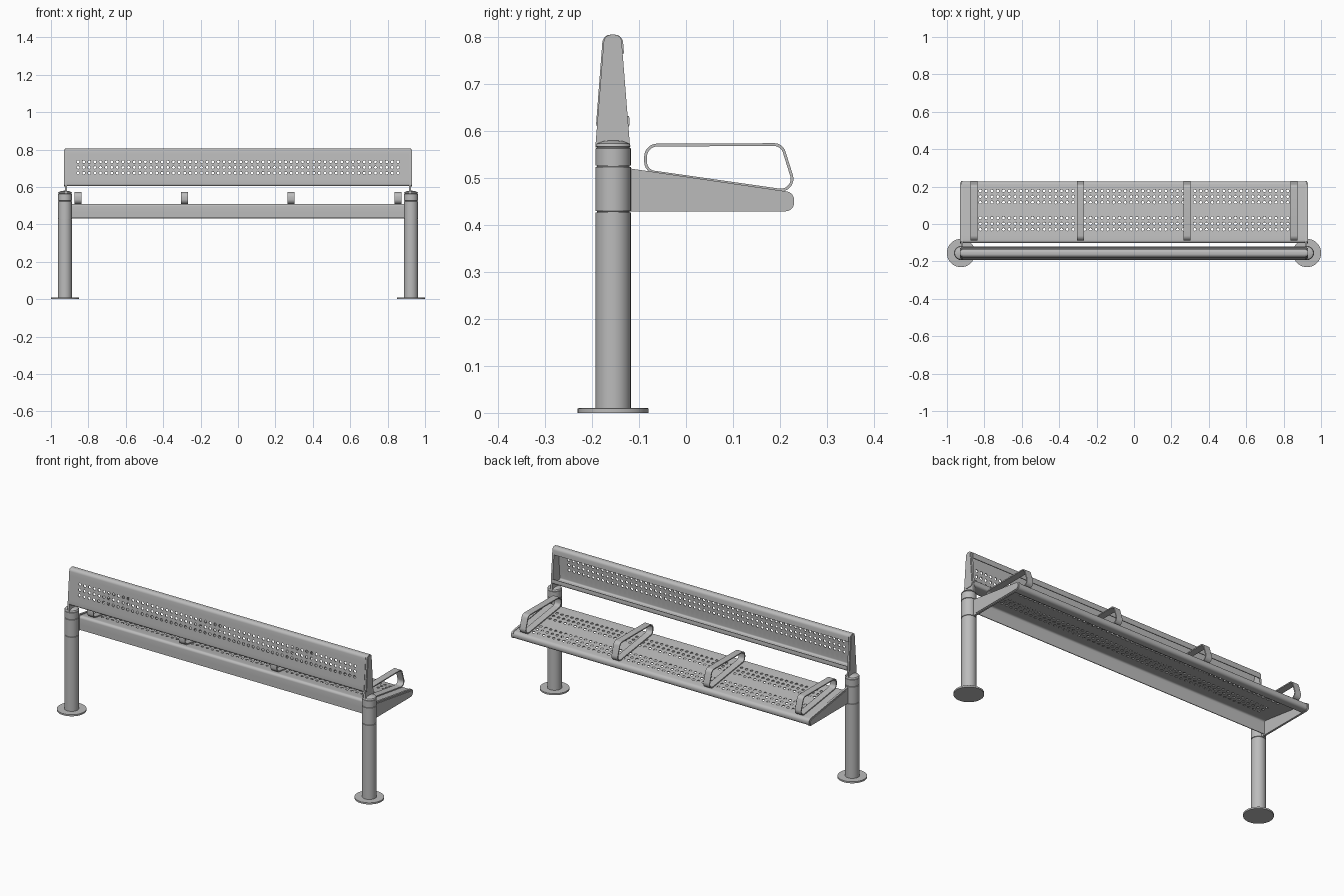
import bpy, bmesh
from math import sin, cos, tan, pi
from mathutils import Vector

cube = bpy.data.objects.get("Cube")
if cube:
    bpy.data.objects.remove(cube, do_unlink=True)

steel = bpy.data.materials.new("grey_steel")
steel.use_nodes = True
steel.diffuse_color = (0.5, 0.5, 0.5, 1)
bsdf = steel.node_tree.nodes["Principled BSDF"]
bsdf.inputs["Base Color"].default_value = (0.5, 0.5, 0.5, 1)
bsdf.inputs["Roughness"].default_value = 0.5

POST_X, POST_Y = 0.925, -0.155
SHEET_X = 0.917


def finish(name, bm, thickness=0, recalc=True):
    """Turn a bmesh into a smooth-shaded object, with optional sheet thickness."""
    bmesh.ops.remove_doubles(bm, verts=bm.verts, dist=0.0001)
    if recalc:
        bmesh.ops.recalc_face_normals(bm, faces=bm.faces)
    mesh = bpy.data.meshes.new(name)
    bm.to_mesh(mesh)
    bm.free()
    mesh.materials.append(steel)
    obj = bpy.data.objects.new(name, mesh)
    bpy.context.collection.objects.link(obj)
    bpy.ops.object.select_all(action='DESELECT')
    obj.select_set(True)
    bpy.context.view_layer.objects.active = obj
    if thickness:
        mod = obj.modifiers.new("thickness", 'SOLIDIFY')
        mod.thickness, mod.offset = thickness, 0
        bpy.ops.object.modifier_apply(modifier=mod.name)
    bpy.ops.object.shade_smooth_by_angle(angle=pi / 6)
    return obj


def round_path(corners, closed=True, steps=6):
    """Round each (y, z, radius) corner and return points in the x = 0 plane."""
    pts, n = [], len(corners)
    pos = [Vector((0, y, z)) for y, z, r in corners]
    for i, p in enumerate(pos):
        r = corners[i][2]
        if r == 0 or (not closed and i in (0, n - 1)):
            pts.append(p)
            continue
        d1 = (pos[i - 1] - p).normalized()
        d2 = (pos[(i + 1) % n] - p).normalized()
        half = d1.angle(d2) / 2
        centre = p + (d1 + d2).normalized() * (r / sin(half))
        v1 = (p + d1 * (r / tan(half)) - centre).normalized()
        v2 = (p + d2 * (r / tan(half)) - centre).normalized()
        pts += [centre + v1.slerp(v2, k / steps) * r for k in range(steps + 1)]
    return pts


def plate(name, pts, x0, x1):
    """Flat outline extruded along x."""
    bm = bmesh.new()
    face = bm.faces.new([bm.verts.new((x0, p.y, p.z)) for p in pts])
    ext = bmesh.ops.extrude_face_region(bm, geom=[face])["geom"]
    bmesh.ops.translate(bm, vec=(x1 - x0, 0, 0),
                        verts=[v for v in ext if isinstance(v, bmesh.types.BMVert)])
    return finish(name, bm)


def lathe(name, profile, x, y, sides=40):
    """Closed turned solid from (radius, z) pairs."""
    bm = bmesh.new()
    rings = [[bm.verts.new((x + r * cos(2 * pi * k / sides),
                            y + r * sin(2 * pi * k / sides), z))
              for k in range(sides)] for r, z in profile]
    for a, b in zip(rings, rings[1:]):
        for k in range(sides):
            j = (k + 1) % sides
            bm.faces.new((a[k], a[j], b[j], b[k]))
    bm.faces.new(rings[0])
    bm.faces.new(rings[-1])
    return finish(name, bm)


def perforated_sheet(name, path, centres, pitch, columns, radius):
    """Sweep a profile along x; punch hole rows across its longest flat."""
    i = max(range(len(path) - 1), key=lambda k: (path[k + 1] - path[k]).length)
    a, b = path[i], path[i + 1]
    along = (b - a).normalized()
    cuts = sorted({round(c + s * pitch / 2, 4) for c in centres for s in (-1, 1)})
    pts = path[:i + 1] + [a + along * c for c in cuts] + path[i + 1:]
    punched = {i + 1 + cuts.index(round(c - pitch / 2, 4)) for c in centres}
    half = columns * pitch / 2
    xs = [-SHEET_X] + [-half + k * pitch for k in range(columns + 1)] + [SHEET_X]
    ring = [(0, 0), (1, 0), (2, 0), (2, 1), (2, 2), (1, 2), (0, 2), (0, 1)]
    bm = bmesh.new()
    for r, (p, q) in enumerate(zip(pts, pts[1:])):
        for c, (x0, x1) in enumerate(zip(xs, xs[1:])):
            ex, ep = Vector(((x1 - x0) / 2, 0, 0)), (q - p) / 2
            origin = Vector((x0, 0, 0)) + p
            outer = [bm.verts.new(origin + ex * u + ep * v) for u, v in ring]
            if r in punched and 0 < c <= columns:
                mid, ux, up = origin + ex + ep, ex.normalized(), ep.normalized()
                inner = []
                for u, v in ring:
                    d = (ux * (u - 1) + up * (v - 1)).normalized()
                    inner.append(bm.verts.new(mid + d * radius))
                for k in range(8):
                    j = (k + 1) % 8
                    bm.faces.new((outer[k], outer[j], inner[j], inner[k]))
            else:
                bm.faces.new(outer)
    return finish(name, bm, 0.004, recalc=False)


# Seat: rear lip, sloping perforated top, rolled nose, open underneath
seat_path = round_path([(-0.1, 0.434, 0), (-0.1, 0.51, 0.012), (0.226, 0.465, 0.016),
                        (0.226, 0.433, 0.014), (0.185, 0.433, 0)], closed=False)
seat_rows = [0.058 + k * 0.031 for k in range(3)] + [0.204 + k * 0.031 for k in range(3)]
perforated_sheet("seat", seat_path, seat_rows, 0.031, 54, 0.008)

# Backrest: folded panel with a rolled top and a turned bottom lip
back_path = round_path([(-0.123, 0.632, 0), (-0.121, 0.606, 0.01), (-0.19, 0.606, 0.01),
                        (-0.175, 0.803, 0.016), (-0.137, 0.803, 0.016),
                        (-0.134, 0.765, 0)], closed=False)
perforated_sheet("backrest", back_path, [0.058, 0.088, 0.118], 0.03, 58, 0.0078)

seat_end = round_path([(-0.125, 0.521, 0), (0.23, 0.469, 0.018),
                       (0.23, 0.429, 0.018), (-0.125, 0.429, 0)])
seat_inset = round_path([(-0.1, 0.51, 0.012), (0.223, 0.462, 0.013),
                         (0.223, 0.434, 0.013), (-0.104, 0.434, 0.01)])
back_end = round_path([(-0.193, 0.565, 0), (-0.174, 0.805, 0.016),
                       (-0.138, 0.805, 0.016), (-0.119, 0.565, 0)])
back_inset = round_path([(-0.186, 0.603, 0.014), (-0.17, 0.8, 0.011),
                         (-0.142, 0.8, 0.011), (-0.126, 0.603, 0.014)])

for side, s in (("left", 1), ("right", -1)):
    # Post with grooved collar and domed cap, on a round foot
    post = [(0.0375, 0.008)]
    for z in (0.428, 0.525, 0.565):
        post += [(0.0375, z - 0.002), (0.0345, z - 0.001),
                 (0.0345, z + 0.001), (0.0375, z + 0.002)]
    post += [(0.034, 0.573), (0.022, 0.578), (0.006, 0.58)]
    lathe(side + "_post", post, s * POST_X, POST_Y)
    lathe(side + "_foot", [(0.0755, 0), (0.0755, 0.009), (0.074, 0.01)], s * POST_X, POST_Y)
    # End plates with slightly raised panels
    for part, outline, inset in (("seat", seat_end, seat_inset),
                                 ("backrest", back_end, back_inset)):
        plate(f"{side}_{part}_end_plate", outline, s * 0.915, s * 0.926)
        plate(f"{side}_{part}_end_panel", inset, s * 0.925, s * 0.929)

# Armrests: bent flat-bar loops standing on the seat
loop = round_path([(-0.086, 0.57, 0.025), (-0.086, 0.515, 0.022),
                   (0.236, 0.469, 0.024), (0.204, 0.571, 0.022)], steps=8)
for k, x in enumerate((-0.856, -0.287, 0.284, 0.855)):
    bm = bmesh.new()
    near, far = ([bm.verts.new((x + d, p.y, p.z)) for p in loop] for d in (-0.019, 0.019))
    for i in range(len(loop)):
        j = (i + 1) % len(loop)
        bm.faces.new((near[i], near[j], far[j], far[i]))
    finish(f"armrest_{k + 1}", bm, 0.006)
